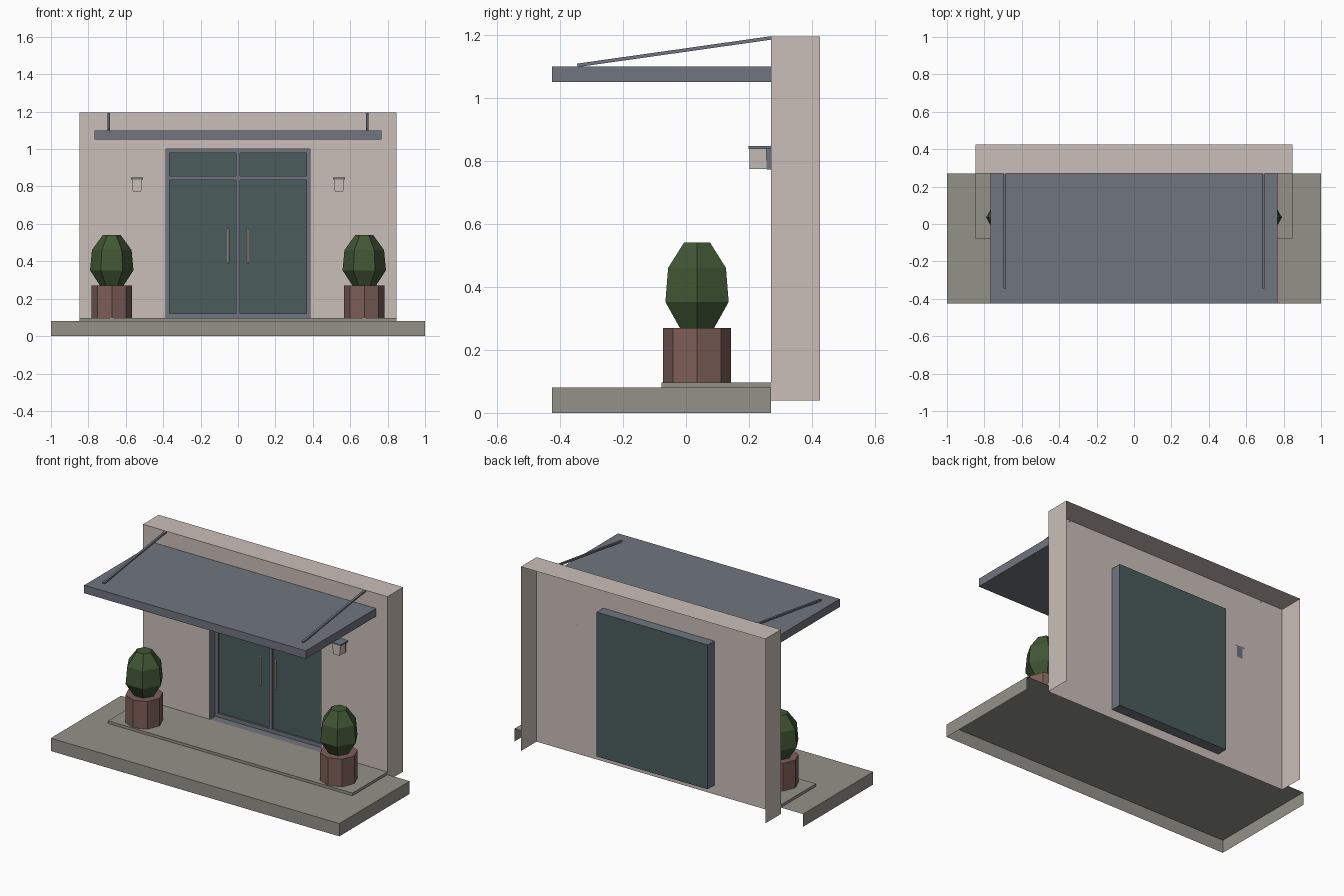
import bpy, bmesh, math
from mathutils import Vector, Matrix

old = bpy.data.objects.get("Cube")
if old:
    bpy.data.objects.remove(old, do_unlink=True)


def material(name, *srgb):
    col = [((c / 255 + 0.055) / 1.055) ** 2.4 for c in srgb] + [1.0]
    m = bpy.data.materials.new(name)
    m.use_nodes = True
    m.diffuse_color = col
    m.node_tree.nodes["Principled BSDF"].inputs["Base Color"].default_value = col
    return m


plaster = material("pale plaster", 203, 191, 185)
stone = material("grey stone", 148, 146, 137)
metal = material("slate metal", 112, 117, 126)
glass = material("dark teal glass", 75, 92, 92)
clay = material("brown clay", 124, 94, 87)
leaf = material("leaf green", 65, 86, 53)


def finish(bm, name, *mats):
    me = bpy.data.meshes.new(name)
    bm.to_mesh(me)
    bm.free()
    for m in mats:
        me.materials.append(m)
    ob = bpy.data.objects.new(name, me)
    bpy.context.scene.collection.objects.link(ob)
    return ob


def box_mesh(x, y, z, skip=()):
    """Box between the given ranges, without the faces pointing along skip."""
    bm = bmesh.new()
    bmesh.ops.create_cube(bm, size=1)
    dirs = {"front": (0, -1, 0), "back": (0, 1, 0), "bottom": (0, 0, -1)}
    bm.normal_update()
    gone = [f for f in bm.faces for s in skip if f.normal.dot(Vector(dirs[s])) > 0.9]
    bmesh.ops.delete(bm, geom=gone, context="FACES")
    for v in bm.verts:
        v.co = [r[0] + (c + 0.5) * (r[1] - r[0]) for c, r in zip(v.co, (x, y, z))]
    return bm


def box(name, x, y, z, mat, skip=()):
    return finish(box_mesh(x, y, z, skip), name, mat)


def lathe(name, sides, rings, at, mat):
    """Low-poly round body from (radius, height) rings with flat caps."""
    bm = bmesh.new()
    loops = []
    for r, z in rings:
        angles = [2 * math.pi * i / sides for i in range(sides)]
        loops.append([bm.verts.new((at[0] + r * math.cos(a), at[1] + r * math.sin(a), z))
                      for a in angles])
    for lo, hi in zip(loops, loops[1:]):
        for i in range(sides):
            j = (i + 1) % sides
            bm.faces.new((lo[i], lo[j], hi[j], hi[i]))
    bm.faces.new(loops[0][::-1])
    bm.faces.new(loops[-1])
    return finish(bm, name, mat)


WALL_X, WALL_Y, WALL_BOTTOM, WALL_TOP = 0.847, 0.27, 0.04, 1.195
DOOR_X, DOOR_BOTTOM, DOOR_TOP, DOOR_Y = 0.385, 0.096, 1.0, 0.335

# Base slab and low step, open towards the building
box("base_slab", (-1, 1), (-0.425, WALL_Y), (0, 0.08), stone, ("back", "bottom"))
box("step", (-WALL_X, WALL_X), (-0.077, WALL_Y), (0.08, 0.097), stone, ("back", "bottom"))

# Wall shell: top and sides, then the banded front with a door opening
bm = box_mesh((-WALL_X, WALL_X), (WALL_Y, 0.425), (WALL_BOTTOM, WALL_TOP),
              ("front", "back", "bottom"))
bands = [WALL_BOTTOM + (WALL_TOP - WALL_BOTTOM) * i / 5 for i in range(6)]
levels = sorted(bands + [DOOR_BOTTOM, DOOR_TOP])
columns = [-WALL_X, -DOOR_X, DOOR_X, WALL_X]
for z0, z1 in zip(levels, levels[1:]):
    for x0, x1 in zip(columns, columns[1:]):
        if x0 == -DOOR_X and DOOR_BOTTOM <= z0 < DOOR_TOP:
            continue
        bm.faces.new([bm.verts.new((x, WALL_Y, z))
                      for x, z in ((x0, z0), (x1, z0), (x1, z1), (x0, z1))])
finish(bm, "wall", plaster)

# Door recess: metal reveal with a glass back
bm = box_mesh((-DOOR_X, DOOR_X), (WALL_Y, DOOR_Y), (DOOR_BOTTOM, DOOR_TOP), ("front",))
for f in bm.faces:
    f.material_index = 1 if f.normal.y > 0.9 else 0
bmesh.ops.reverse_faces(bm, faces=bm.faces[:])
finish(bm, "door_recess", metal, glass)

# Door frame bars
bar_y = (DOOR_Y - 0.012, DOOR_Y - 0.001)
for name, x in (("right", -0.375), ("middle", 0), ("left", 0.375)):
    box("door_post_" + name, (x - 0.01, x + 0.01), bar_y, (DOOR_BOTTOM, DOOR_TOP), metal)
for name, z0, z1 in (("bottom", DOOR_BOTTOM, 0.12), ("transom", 0.835, 0.857),
                     ("top", 0.98, DOOR_TOP)):
    box("door_rail_" + name, (-0.365, 0.365), bar_y, (z0, z1), metal)

# Canopy
box("canopy", (-0.768, 0.768), (-0.425, WALL_Y), (1.05, 1.10), metal, ("back",))

for side, s in (("left", 1), ("right", -1)):
    # Door handle
    lathe("handle_" + side, 8, [(0.005, 0.388), (0.008, 0.393), (0.008, 0.57), (0.005, 0.575)],
          (s * 0.052, 0.296), plaster)

    # Canopy stay rod
    start, end = Vector((s * 0.69, -0.345, 1.103)), Vector((s * 0.69, WALL_Y, 1.19))
    d = end - start
    bm = bmesh.new()
    bmesh.ops.create_cube(bm, size=1)
    bm.transform(Matrix.Translation((start + end) / 2)
                 @ Matrix.Rotation(math.atan2(d.z, d.y), 4, "X")
                 @ Matrix.Diagonal((0.013, d.length, 0.011, 1)))
    finish(bm, "stay_rod_" + side, metal)

    # Wall lamp: back plate, cap and tapered shade
    cx = s * 0.54
    box("lamp_plate_" + side, (cx - 0.02, cx + 0.02), (0.255, WALL_Y), (0.772, 0.838), metal)
    box("lamp_cap_" + side, (cx - 0.033, cx + 0.033), (0.199, WALL_Y), (0.838, 0.847), metal)
    bm = box_mesh((cx - 0.028, cx + 0.028), (0.202, 0.255), (0.774, 0.838))
    for v in bm.verts:
        if v.co.z < 0.8:
            v.co.x = cx + (v.co.x - cx) * 0.8
    finish(bm, "lamp_shade_" + side, plaster)

    # Potted bush
    spot = (s * 0.675, 0.035)
    lathe("pot_" + side, 8, [(0.108, 0.097), (0.108, 0.27)], spot, clay)
    lathe("bush_" + side, 6, [(0.063, 0.27), (0.116, 0.352), (0.106, 0.46), (0.048, 0.54)],
          spot, leaf)
